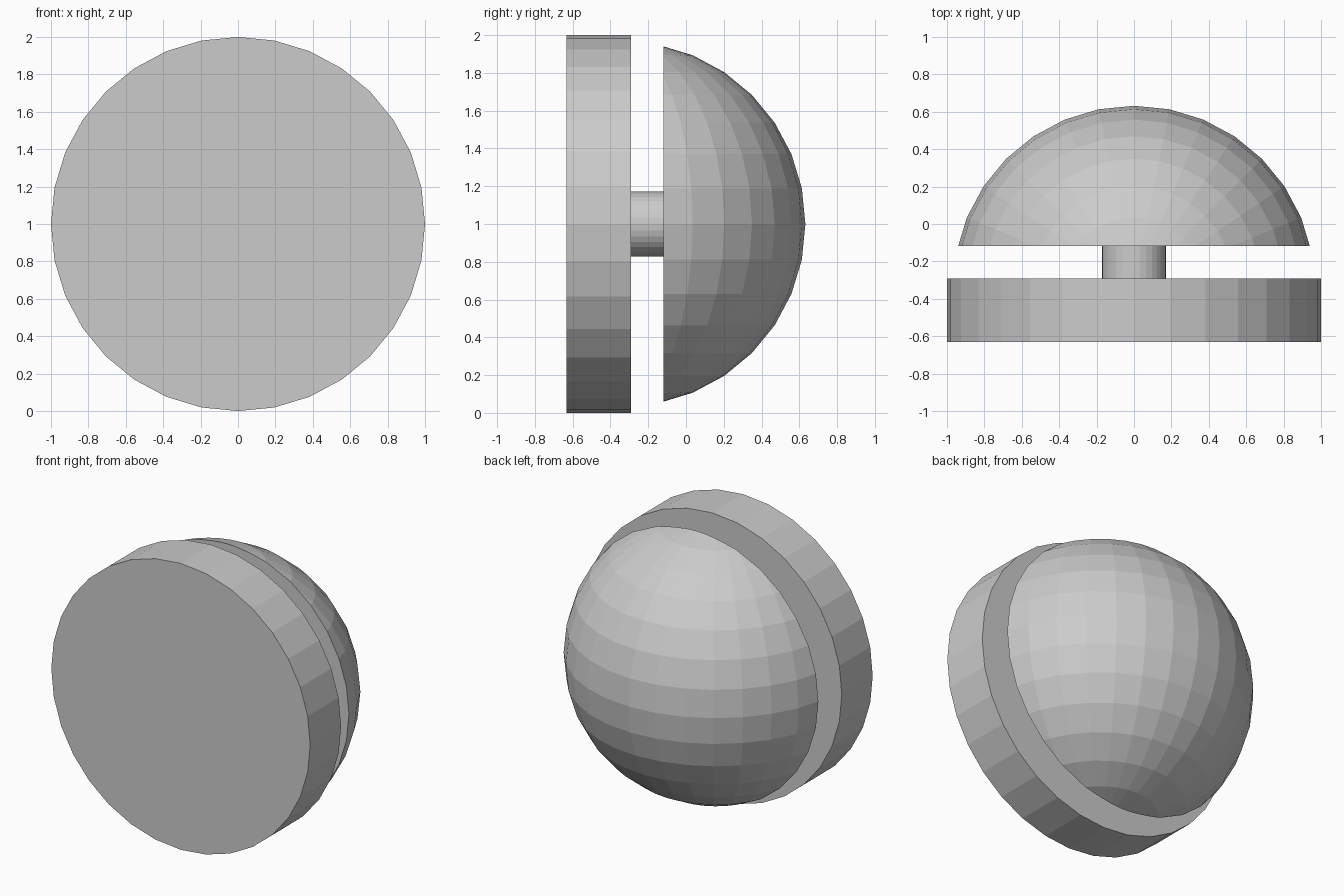
import bpy, bmesh, math
from mathutils import Matrix, Vector

if "Cube" in bpy.data.objects:
    bpy.data.objects.remove(bpy.data.objects["Cube"])

Z = 1.0                         # height of the common axis
BACK, DISC_END, DOME_CUT, TIP = -0.632, -0.291, -0.118, 0.632


def finish(name, bm):
    bmesh.ops.recalc_face_normals(bm, faces=bm.faces)
    mesh = bpy.data.meshes.new(name)
    bm.to_mesh(mesh)
    bm.free()
    obj = bpy.data.objects.new(name, mesh)
    bpy.context.collection.objects.link(obj)
    return obj


def rod(name, radius, y0, y1):
    """Flat-shaded 32-sided cylinder lying along y."""
    bm = bmesh.new()
    m = Matrix.Translation((0, (y0 + y1) / 2, Z)) @ Matrix.Rotation(math.pi / 2, 4, 'X')
    bmesh.ops.create_cone(bm, cap_ends=True, segments=32, radius1=radius,
                          radius2=radius, depth=y1 - y0, matrix=m)
    return finish(name, bm)


# Front disc and the short stem joining it to the dome
rod("front_disc", 1.0, BACK, DISC_END)
rod("stem", 0.171, DISC_END, DOME_CUT)

# Dome: upright sphere sliced by a plane facing the disc, then capped
R = 0.967
bm = bmesh.new()
bmesh.ops.create_uvsphere(bm, u_segments=32, v_segments=16, radius=R,
                          matrix=Matrix.Translation((0, TIP - R, Z)))
cut = bmesh.ops.bisect_plane(bm, geom=bm.verts[:] + bm.edges[:] + bm.faces[:],
                             plane_co=Vector((0, DOME_CUT, Z)),
                             plane_no=Vector((0, 1, 0)), clear_inner=True)
rim = [e for e in cut["geom_cut"] if isinstance(e, bmesh.types.BMEdge)]
bmesh.ops.contextual_create(bm, geom=rim)
finish("dome", bm)
